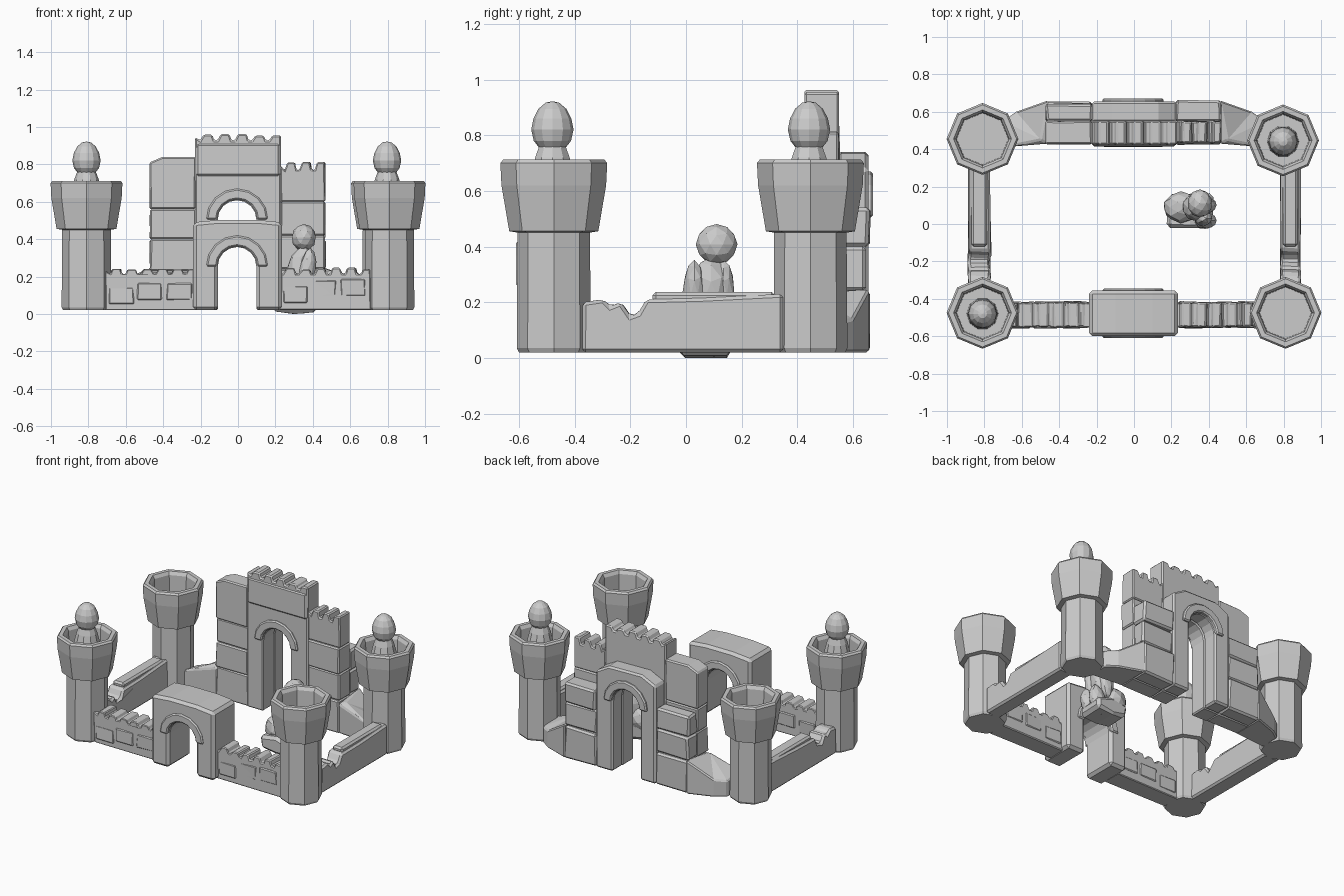
import bpy, bmesh, math, random
from mathutils import Vector

if "Cube" in bpy.data.objects:
    bpy.data.objects.remove(bpy.data.objects["Cube"])

random.seed(4)


def finish(bm, name, bevel=0.0):
    bmesh.ops.recalc_face_normals(bm, faces=bm.faces[:])
    me = bpy.data.meshes.new(name)
    bm.to_mesh(me)
    bm.free()
    ob = bpy.data.objects.new(name, me)
    bpy.context.collection.objects.link(ob)
    if bevel:
        m = ob.modifiers.new("Bevel", "BEVEL")
        m.width, m.segments, m.limit_method = bevel, 1, "ANGLE"
    return ob


def lathe(name, profile, loc, sides):
    # profile of (radius, z) spun around z
    bm = bmesh.new()
    vs = [bm.verts.new((r, 0, z)) for r, z in profile]
    es = [bm.edges.new(p) for p in zip(vs, vs[1:])]
    bmesh.ops.spin(bm, geom=vs + es, axis=(0, 0, 1), cent=(0, 0, 0),
                   angle=math.tau, steps=sides, use_duplicate=False)
    bmesh.ops.remove_doubles(bm, verts=bm.verts[:], dist=0.0005)
    ob = finish(bm, name)
    ob.location = (loc[0], loc[1], 0)
    return ob


def slab(name, pts, a, b, axis="y", bevel=0.012, jitter=0.0):
    # outline (horizontal, z) extruded along y or x
    bm = bmesh.new()
    put = (lambda h, z, d: (h, d, z)) if axis == "y" else (lambda h, z, d: (d, h, z))
    r = lambda: random.uniform(-jitter, jitter)
    front = [bm.verts.new(put(h + r(), z, a + r())) for h, z in pts]
    back = [bm.verts.new(put(h + r(), z, b + r())) for h, z in pts]
    bm.faces.new(front)
    bm.faces.new(back[::-1])
    for i in range(len(pts)):
        j = (i + 1) % len(pts)
        bm.faces.new((front[i], back[i], back[j], front[j]))
    return finish(bm, name, bevel)


def rect(x0, x1, z0, z1):
    return [(x0, z0), (x1, z0), (x1, z1), (x0, z1)]


def crenels(x0, x1, z, n, h=0.03):
    # toothed top edge, right to left
    step = (x1 - x0) / n
    pts = []
    for i in range(n):
        x, t = x1 - i * step, h * random.uniform(0.75, 1.1)
        pts += [(x, z + t), (x - step * 0.5, z + t), (x - step * 0.68, z), (x - step * 0.88, z)]
    return pts[:-2] + [(x0 + step * 0.3, z), (x0, z + h * 0.5)]


def arch(r, spring, cx=-0.005, n=8):
    # arc from right to left
    return [(cx + r * math.cos(math.pi * i / n), spring + r * math.sin(math.pi * i / n))
            for i in range(n + 1)]


def archway(name, x0, x1, top, spring, y0, y1, bevel=0.012):
    a = arch(0.103, spring)
    pts = [(a[0][0], 0.02), (x1, 0.02)] + top + [(x0, 0.02), (a[-1][0], 0.02)] + a[::-1]
    return slab(name, pts, y0, y1, bevel=bevel)


def trim(name, r0, r1, spring, y0, y1):
    return slab(name, arch(r1, spring) + arch(r0, spring)[::-1], y0, y1, bevel=0.008)


def blob(name, loc, scale, tilt=0.0, sub=2, rough=0.0):
    bm = bmesh.new()
    bmesh.ops.create_icosphere(bm, subdivisions=sub, radius=1)
    for v in bm.verts:
        v.co *= 1 + random.uniform(-rough, rough)
    ob = finish(bm, name)
    ob.location, ob.scale, ob.rotation_euler = loc, scale, (0, tilt, 0)
    return ob


# corner towers, two with lookouts
for tag, x, y, guard in (("front_left", -0.81, -0.475, True), ("front_right", 0.81, -0.475, False),
                         ("back_left", -0.81, 0.455, False), ("back_right", 0.797, 0.447, True)):
    lathe(tag + "_tower", [(0, 0.02), (0.125, 0.02), (0.133, 0.035), (0.13, 0.45), (0.16, 0.455),
                           (0.188, 0.62), (0.192, 0.70), (0.182, 0.712), (0.155, 0.712),
                           (0.142, 0.69), (0.138, 0.54), (0, 0.54)], (x, y), 8)
    if guard:
        lathe(tag + "_lookout_body", [(0, 0.53), (0.085, 0.53), (0.08, 0.66), (0.065, 0.72),
                                      (0.05, 0.76), (0, 0.77)], (x, y - 0.005), 10)
        lathe(tag + "_lookout_head", [(0, 0.735), (0.04, 0.745), (0.067, 0.78), (0.076, 0.82),
                                      (0.068, 0.86), (0.05, 0.895), (0.024, 0.917), (0, 0.922)],
              (x, y - 0.005), 12)

# front walls with worn teeth and protruding stones
for tag, x0, x1 in (("left", -0.71, -0.22), ("right", 0.22, 0.71)):
    slab("front_wall_" + tag, [(x0, 0.02), (x1, 0.02)] + crenels(x0, x1, 0.215, 6),
         -0.55, -0.42, bevel=0.007, jitter=0.004)
    for i in range(3):
        a = x0 + 0.02 + i * 0.155
        z = random.uniform(0.05, 0.1)
        slab("front_wall_stone_" + tag, rect(a, a + 0.13, z, z + 0.09), -0.556, -0.415,
             bevel=0.006, jitter=0.005)

# front gate
archway("front_gate", -0.24, 0.235, [(0.235, 0.49), (0.1, 0.503), (-0.1, 0.503), (-0.24, 0.49)],
        0.255, -0.60, -0.355, bevel=0.018)
trim("front_gate_trim", 0.108, 0.165, 0.255, -0.61, -0.345)

# side walls with a broken notch near the front
for tag, a, b in (("left", -0.885, -0.77), ("right", 0.782, 0.89)):
    slab("side_wall_" + tag, [(-0.37, 0.02), (0.35, 0.02), (0.35, 0.23), (0.05, 0.215), (-0.14, 0.21),
                              (-0.17, 0.16), (-0.2, 0.15), (-0.235, 0.2), (-0.27, 0.185),
                              (-0.3, 0.21), (-0.37, 0.2)], a, b, axis="x", jitter=0.004)
    slab("side_wall_coping_" + tag, rect(-0.12, 0.32, 0.2, 0.237), a + 0.015, b - 0.015, axis="x")

# keep gate: tall front layer and lower rear layer
archway("keep_gate_front", -0.23, 0.23, crenels(-0.23, 0.23, 0.928, 5, 0.034), 0.505, 0.425, 0.55, 0.008)
slab("keep_gate_lintel", rect(-0.226, 0.228, 0.735, 0.915), 0.416, 0.5, bevel=0.014, jitter=0.004)
trim("keep_front_trim", 0.108, 0.165, 0.505, 0.412, 0.5)
archway("keep_gate_rear", -0.225, 0.228,
        [(0.228, 0.68), (0.13, 0.735), (-0.12, 0.74), (-0.225, 0.69)], 0.505, 0.545, 0.655)
trim("keep_rear_trim", 0.108, 0.165, 0.505, 0.6, 0.672)

# keep flanks built from stone courses
courses = {"left": (-0.47, -0.225, (0.02, 0.23, 0.4, 0.56, 0.82)),
           "right": (0.225, 0.465, (0.02, 0.24, 0.42, 0.60, 0.77))}
for tag, (x0, x1, zs) in courses.items():
    for i, (z0, z1) in enumerate(zip(zs, zs[1:])):
        if i == 3:
            top = (crenels(x0, x1, z1, 3, 0.045) if tag == "right" else
                   [(x1, z1 + 0.02), (x0 + 0.07, z1 + 0.02), (x0, z1 - 0.01)])
            pts = [(x0, z0), (x1, z0)] + top
        else:
            pts = rect(x0, x1, z0, z1)
        slab("keep_course_" + tag, pts, 0.43 + random.uniform(-0.006, 0.006), 0.55,
             bevel=0.008, jitter=0.004)
    for z0, z1 in ((0.02, 0.24), (0.24, 0.40), (0.40, 0.54)):
        slab("keep_rear_course_" + tag, rect(x0, x1, z0, z1), 0.545,
             0.652 + random.uniform(-0.008, 0.008), bevel=0.012, jitter=0.006)

# sloping buttresses joining the keep to the towers
for tag, s in (("left", -1), ("right", 1)):
    bm = bmesh.new()
    low = [(0.46, 0.43), (0.70, 0.41), (0.70, 0.55), (0.63, 0.60), (0.46, 0.66)]
    tops = (0.22, 0.15, 0.13, 0.14, 0.25)
    bot = [bm.verts.new((s * x, y, 0.02)) for x, y in low]
    up = [bm.verts.new((s * x, y, z)) for (x, y), z in zip(low, tops)]
    peak = bm.verts.new((s * 0.5, 0.45, 0.235))
    bm.faces.new(bot)
    for i in range(5):
        j = (i + 1) % 5
        bm.faces.new((bot[i], bot[j], up[j], up[i]))
        bm.faces.new((up[i], up[j], peak))
    finish(bm, "buttress_" + tag, 0.008)

# hunched courtyard figure
blob("figure_head", (0.352, 0.11, 0.408), (0.066, 0.075, 0.073))
blob("figure_torso", (0.335, 0.09, 0.23), (0.075, 0.075, 0.135), 0.2, rough=0.05)
blob("figure_arm_near", (0.37, 0.03, 0.23), (0.045, 0.042, 0.12), 0.15, rough=0.05)
blob("figure_arm_far", (0.345, 0.135, 0.23), (0.045, 0.04, 0.12), 0.15, rough=0.05)
blob("figure_hips", (0.25, 0.09, 0.13), (0.095, 0.085, 0.09), 0.3, rough=0.06)
for y in (0.02, 0.1):
    blob("figure_leg", (0.38, y, 0.1), (0.055, 0.045, 0.1), 0.3, rough=0.06)
slab("figure_seat", [(0.19, 0.015), (0.3, 0.0), (0.42, 0.01), (0.43, 0.08), (0.3, 0.12), (0.17, 0.1)],
     -0.02, 0.16, bevel=0.02, jitter=0.01)
